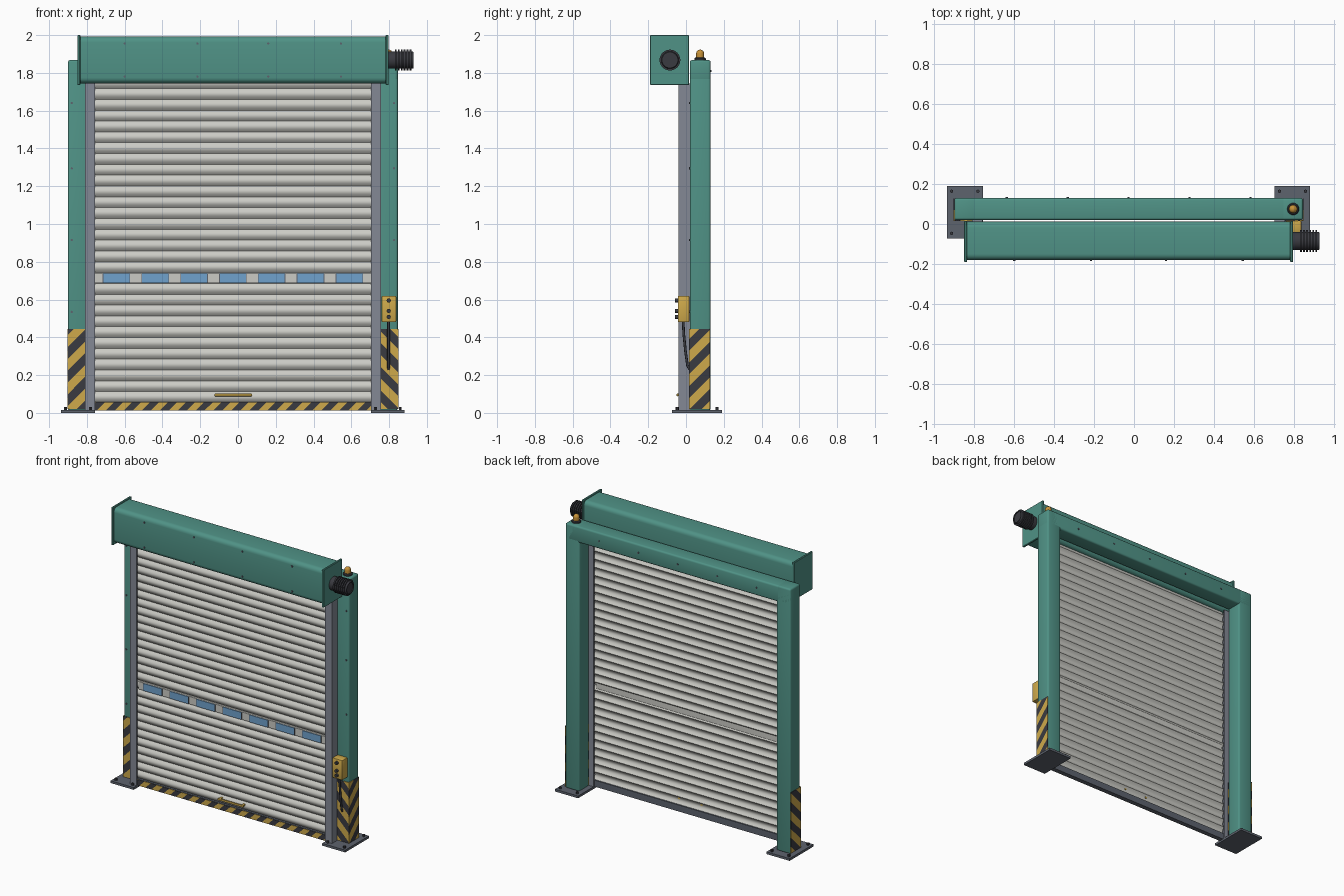
import bpy, bmesh, math
from mathutils import Vector, Matrix

if "Cube" in bpy.data.objects:
    bpy.data.objects.remove(bpy.data.objects["Cube"])

CX = -0.027  # centre line of the doorway


def mat(name, *c):
    m = bpy.data.materials.new(name)
    m.diffuse_color = (*c, 1)
    m.use_nodes = True
    m.node_tree.nodes["Principled BSDF"].inputs["Base Color"].default_value = m.diffuse_color
    return m


TEAL = mat("teal paint", 0.08, 0.29, 0.24)
SLAT = mat("slat grey", 0.60, 0.60, 0.56)
RAIL = mat("rail grey", 0.23, 0.25, 0.30)
STEEL = mat("dark steel", 0.11, 0.125, 0.155)
YELLOW = mat("safety yellow", 0.62, 0.40, 0.07)
DARK = mat("near black", 0.042, 0.043, 0.052)
GLASS = mat("window blue", 0.16, 0.36, 0.61)
AMBER = mat("amber lamp", 0.58, 0.29, 0.04)


def finish(name, bm, *mats, angle=35):
    bmesh.ops.recalc_face_normals(bm, faces=bm.faces)
    me = bpy.data.meshes.new(name)
    bm.to_mesh(me)
    bm.free()
    for m in mats:
        me.materials.append(m)
    ob = bpy.data.objects.new(name, me)
    bpy.context.collection.objects.link(ob)
    bpy.ops.object.select_all(action='DESELECT')
    ob.select_set(True)
    bpy.context.view_layer.objects.active = ob
    bpy.ops.object.shade_smooth_by_angle(angle=math.radians(angle))
    return ob


def add_box(bm, lo, hi):
    lo, hi = Vector(lo), Vector(hi)
    m = Matrix.Translation((lo + hi) / 2) @ Matrix.Diagonal((*(hi - lo), 1))
    return bmesh.ops.create_cube(bm, size=1, matrix=m)["verts"]


def box(name, lo, hi, m, bevel=0, segs=3):
    bm = bmesh.new()
    add_box(bm, lo, hi)
    if bevel:
        bmesh.ops.bevel(bm, geom=bm.edges[:], offset=bevel, segments=segs,
                        profile=0.5, affect='EDGES')
    return finish(name, bm, m)


def add_disc(bm, pos, axis, r, depth, n=10):
    rot = Vector((0, 0, 1)).rotation_difference(Vector(axis)).to_matrix().to_4x4()
    bmesh.ops.create_cone(bm, cap_ends=True, segments=n, radius1=r, radius2=r,
                          depth=depth, matrix=Matrix.Translation(pos) @ rot)


def discs(name, points, axis, r, depth, m, n=10):
    bm = bmesh.new()
    for p in points:
        add_disc(bm, p, axis, r, depth, n)
    return finish(name, bm, m)


def lathe(name, profile, pos, axis, m, n=32):
    """Spin (radius, height) points around an axis."""
    bm = bmesh.new()
    vs = [bm.verts.new((r, 0, h)) for r, h in profile]
    es = [bm.edges.new(p) for p in zip(vs, vs[1:])]
    bmesh.ops.spin(bm, geom=vs + es, cent=(0, 0, 0), axis=(0, 0, 1),
                   angle=2 * math.pi, steps=n, use_duplicate=False)
    bmesh.ops.remove_doubles(bm, verts=bm.verts, dist=1e-5)
    rot = Vector((0, 0, 1)).rotation_difference(Vector(axis)).to_matrix().to_4x4()
    bm.transform(Matrix.Translation(pos) @ rot)
    return finish(name, bm, m)


def striped(name, lo, hi, direction, period):
    """Thin plate cut along diagonals into yellow and dark bands."""
    bm = bmesh.new()
    add_box(bm, lo, hi)
    d = Vector(direction)
    vals = [v.co.dot(d) for v in bm.verts]
    half = period / 2
    for i in range(math.floor(min(vals) / half), math.ceil(max(vals) / half) + 1):
        bmesh.ops.bisect_plane(bm, geom=bm.verts[:] + bm.edges[:] + bm.faces[:],
                               plane_co=d * (i * half / d.length_squared), plane_no=d)
    for f in bm.faces:
        f.material_index = math.floor(f.calc_center_median().dot(d) / half) % 2
    return finish(name, bm, YELLOW, DARK)


# --- Frame: posts, rails, base plates and hazard plates, both sides ---
for side, s in (("left", -1), ("right", 1)):
    def span(a, b):
        return sorted((CX + s * a, CX + s * b))
    x0, x1 = span(0.763, 0.873)
    box(side + "_post", (x0, 0.02, 0.012), (x1, 0.13, 1.868), TEAL, 0.012)
    # U-shaped guide rail around the curtain edge
    bm = bmesh.new()
    a, b = span(0.731, 0.783)
    w0, w1 = span(0.755, 0.783)
    add_box(bm, (a, -0.04, 0.012), (b, -0.028, 1.745))
    add_box(bm, (a, 0.008, 0.012), (b, 0.02, 1.745))
    add_box(bm, (w0, -0.028, 0.012), (w1, 0.008, 1.745))
    finish(side + "_guide_rail", bm, RAIL)
    p0, p1 = span(0.73, 0.909)
    box(side + "_base_plate", (p0, -0.073, 0), (p1, 0.19, 0.016), STEEL)
    discs(side + "_anchor_bolts",
          [(CX + s * x, y, 0.021) for x in (0.755, 0.886) for y in (-0.047, 0.164)],
          (0, 0, 1), 0.009, 0.018, DARK, 6)
    # hazard plates on the front and outer faces
    striped(side + "_hazard_front", (x0, 0.016, 0.02), (x1, 0.021, 0.445), (s, 0, 1), 0.125)
    o0, o1 = span(0.872, 0.876)
    striped(side + "_hazard_side", (o0, 0.016, 0.02), (o1, 0.128, 0.445), (0, -1, 1), 0.125)
    discs(side + "_post_screws",
          [(CX + s * 0.853, 0.019, z) for z in (0.535, 0.915, 1.295, 1.64)],
          (0, 1, 0), 0.006, 0.008, STEEL)

box("header_beam", (CX - 0.873, 0.02, 1.755), (CX + 0.873, 0.13, 1.868), TEAL, 0.012)
discs("header_screws", [(CX + 0.305 * i, 0.131, 1.81) for i in range(-2, 3)],
      (0, 1, 0), 0.006, 0.008, STEEL)

# --- Roller housing with end plates ---
bm = bmesh.new()
add_box(bm, (-0.838, -0.18, 1.745), (0.785, 0.012, 1.992))
long_edges = [e for e in bm.edges if abs(e.verts[0].co.x - e.verts[1].co.x) > 1]
bmesh.ops.bevel(bm, geom=long_edges, offset=0.03, segments=5, profile=0.5, affect='EDGES')
finish("roller_housing", bm, TEAL)
for name, x in (("left_end_plate", -0.85), ("right_end_plate", 0.782)):
    box(name, (x, -0.19, 1.735), (x + 0.015, 0.016, 2.0), TEAL, 0.003, 1)
discs("housing_screws",
      [(x, -0.181, z) for x in (-0.6, -0.215, 0.16, 0.545) for z in (1.955, 1.78)],
      (0, 1, 0), 0.006, 0.01, STEEL)

# --- Ribbed motor ---
prof = [(0, 0), (0.046, 0), (0.046, 0.035)]
for i in range(6):
    h = 0.035 + i * 0.0155
    prof += [(0.055, h), (0.055, h + 0.009), (0.046, h + 0.009), (0.046, h + 0.0155)]
prof += [(0.042, 0.134), (0.036, 0.134), (0.036, 0.128), (0, 0.128)]
lathe("motor", prof, (0.796, -0.085, 1.868), (1, 0, 0), DARK)

# --- Warning lamp ---
lathe("lamp_base", [(0, 0), (0.03, 0), (0.03, 0.01), (0.025, 0.015), (0, 0.015)],
      (0.797, 0.075, 1.867), (0, 0, 1), DARK, 24)
dome = [(0.021, 0), (0.021, 0.022)]
dome += [(0.021 * math.cos(t), 0.022 + 0.021 * math.sin(t))
         for t in (math.pi / 2 * k / 6 for k in range(1, 7))]
lathe("lamp_dome", dome, (0.797, 0.075, 1.88), (0, 0, 1), AMBER, 24)

# --- Curtain: arched slats swept across the doorway ---
PITCH, Z0, COUNT, STEPS = 0.0573, 0.055, 30, 8
W = 0.745
bm = bmesh.new()
front = []
for k in range(COUNT * STEPS + 1):
    t = (k % STEPS) / STEPS
    front.append((-0.007 - 0.015 * math.sin(math.pi * t), Z0 + k * PITCH / STEPS))
outline = front + [(y + 0.006, z) for y, z in reversed(front)]
ends = [[bm.verts.new((CX + x, y, z)) for y, z in outline] for x in (-W, W)]
n = len(outline)
for i in range(n):
    j = (i + 1) % n
    bm.faces.new((ends[0][i], ends[0][j], ends[1][j], ends[1][i]))
m = len(front)
for e in ends:
    for i in range(m - 1):
        bm.faces.new((e[i], e[i + 1], e[n - 2 - i], e[n - 1 - i]))
finish("slat_curtain", bm, SLAT)

# --- Window row ---
zw = Z0 + 11 * PITCH
box("window_slat", (CX - 0.73, -0.0225, zw + 0.002), (CX + 0.73, -0.008, zw + PITCH - 0.002), SLAT)
for i in range(7):
    x = CX + (i - 3) * 0.2055
    box(f"window_{i + 1}", (x - 0.071, -0.027, zw + 0.003),
        (x + 0.071, -0.02, zw + PITCH - 0.004), GLASS)
    for sx in (-1, 1):
        xe = x + sx * 0.071
        box(f"window_{i + 1}_edge", (xe - 0.002, -0.0275, zw + 0.005),
            (xe + 0.002, -0.02, zw + PITCH - 0.006), STEEL)

# --- Bottom bar with hazard strip, and pull handle ---
box("bottom_bar", (CX - 0.75, -0.024, 0.012), (CX + 0.75, 0.007, 0.057), STEEL)
striped("bottom_hazard_strip", (CX - 0.731, -0.027, 0.013), (CX + 0.731, -0.023, 0.054),
        (1, 0, -1), 0.095)
box("pull_handle", (-0.125, -0.05, 0.088), (0.075, -0.038, 0.102), YELLOW, 0.004, 2)
for x in (-0.112, 0.062):
    box("handle_mount", (x - 0.007, -0.04, 0.09), (x + 0.007, -0.01, 0.1), YELLOW)

# --- Control box, buttons and cable ---
box("control_box", (0.76, -0.043, 0.48), (0.838, 0.018, 0.62), YELLOW, 0.006, 2)
discs("control_buttons", [(0.798, -0.048, z) for z in (0.595, 0.54, 0.508)],
      (0, 1, 0), 0.011, 0.018, DARK, 16)
cu = bpy.data.curves.new("control_cable", 'CURVE')
cu.dimensions = '3D'
cu.bevel_depth = 0.007
cu.bevel_resolution = 2
cu.use_fill_caps = True
sp = cu.splines.new('POLY')
pts = [(0.797, -0.015, 0.485), (0.797, -0.012, 0.42), (0.797, -0.002, 0.32),
       (0.797, 0.008, 0.25), (0.797, 0.02, 0.23)]
sp.points.add(len(pts) - 1)
for p, c in zip(sp.points, pts):
    p.co = (*c, 1)
cu.materials.append(DARK)
bpy.context.collection.objects.link(bpy.data.objects.new("control_cable", cu))
